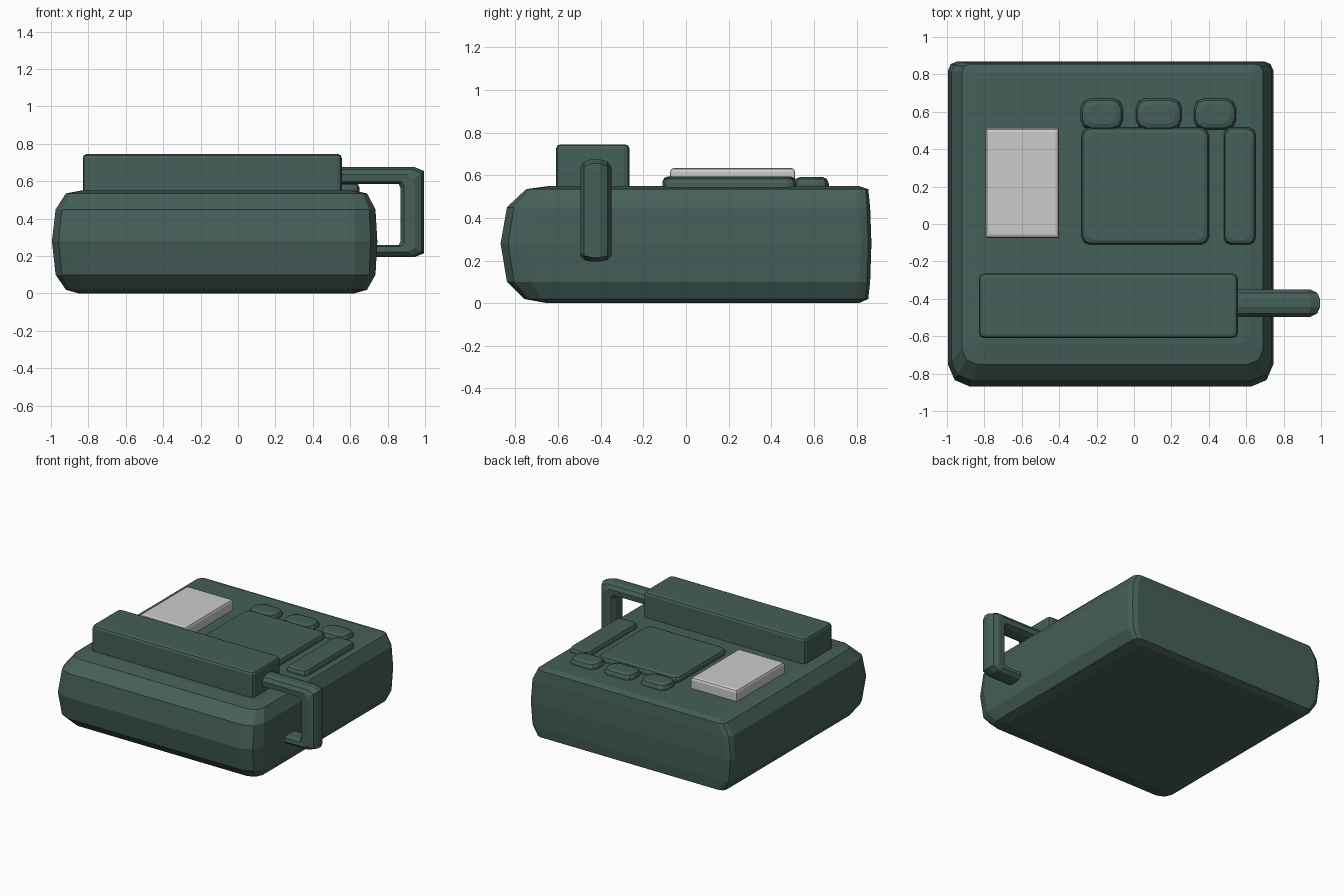
import bpy, bmesh

if "Cube" in bpy.data.objects:
    bpy.data.objects.remove(bpy.data.objects["Cube"])


def material(name, color):
    m = bpy.data.materials.new(name)
    m.diffuse_color = (*color, 1)
    m.use_nodes = True
    m.node_tree.nodes["Principled BSDF"].inputs["Base Color"].default_value = m.diffuse_color
    return m


green = material("dark_green", (0.06, 0.115, 0.10))


def loft(name, rings, mat=None, cap=True):
    """Skin a list of equal-length closed rings and cap both ends."""
    bm = bmesh.new()
    vs = [[bm.verts.new(p) for p in ring] for ring in rings]
    n = len(vs[0])
    for a, b in zip(vs, vs[1:]):
        for i in range(n):
            j = (i + 1) % n
            bm.faces.new((a[i], a[j], b[j], b[i]))
    bm.faces.new(vs[0][::-1])
    bm.faces.new(vs[-1])
    bmesh.ops.recalc_face_normals(bm, faces=bm.faces)
    me = bpy.data.meshes.new(name)
    bm.to_mesh(me)
    bm.free()
    ob = bpy.data.objects.new(name, me)
    bpy.context.collection.objects.link(ob)
    if mat:
        me.materials.append(mat)
    return ob


def corner_ring(x0, x1, y0, y1, z, front, back):
    """Rectangle with three-point rounded corners; front/back are corner radii."""
    ring = []
    for x, y, sx, sy, r, flip in ((x0, y0, 1, 1, front, 0), (x1, y0, -1, 1, front, 1),
                                  (x1, y1, -1, -1, back, 0), (x0, y1, 1, -1, back, 1)):
        pts = [(x, y + sy * r), (x + sx * r * .3, y + sy * r * .3), (x + sx * r, y)]
        ring += [(*p, z) for p in (pts[::-1] if flip else pts)]
    return ring


def slab(name, x0, x1, y0, y1, z0, z1, corner, bevel, mat):
    """Low block with rounded vertical corners and a softened top edge."""
    steps = ((z0, 0), (z1 - bevel, 0), (z1 - bevel * .3, bevel * .3), (z1, bevel))
    return loft(name, [corner_ring(x0 + i, x1 - i, y0 + i, y1 - i, z, corner, corner)
                       for z, i in steps], mat)


# Main housing: stacked outlines, z / left / right / front / back / corner radii
loft("housing", [corner_ring(l, r, f, b, z, cf, cb) for z, l, r, f, b, cf, cb in (
    (0.00, -0.85, 0.62, -0.65, 0.81, 0.05, 0.03),
    (0.02, -0.92, 0.69, -0.76, 0.855, 0.08, 0.04),
    (0.10, -0.975, 0.735, -0.84, 0.864, 0.11, 0.05),
    (0.28, -0.995, 0.745, -0.87, 0.87, 0.12, 0.05),
    (0.45, -0.975, 0.735, -0.84, 0.864, 0.11, 0.05),
    (0.535, -0.92, 0.69, -0.75, 0.855, 0.08, 0.04),
    (0.55, -0.84, 0.62, -0.64, 0.81, 0.05, 0.03))], green)

# Raised bar along the front
slab("top_bar", -0.83, 0.555, -0.61, -0.265, 0.50, 0.745, 0.025, 0.02, green)

# Pad, side strip and row of buttons
slab("square_pad", -0.28, 0.40, -0.11, 0.515, 0.53, 0.595, 0.04, 0.025, green)
slab("side_strip", 0.48, 0.65, -0.11, 0.515, 0.53, 0.59, 0.035, 0.025, green)
for i, (x0, x1) in enumerate(((-0.285, -0.06), (0.01, 0.255), (0.32, 0.545))):
    slab(f"button_{i + 1}", x0, x1, 0.505, 0.67, 0.53, 0.592, 0.05, 0.03, green)

# Grey plate
slab("grey_plate", -0.793, -0.40, -0.075, 0.512, 0.53, 0.635, 0.006, 0.02, None)

# Side crank handle: section swept between an outer and an inner path
outer = ((0.50, 0.675), (0.945, 0.675), (0.995, 0.655), (0.995, 0.215), (0.945, 0.195), (0.65, 0.195))
inner = ((0.50, 0.585), (0.86, 0.585), (0.87, 0.56), (0.87, 0.28), (0.86, 0.26), (0.65, 0.26))
section = ((0, 0.02), (0.12, 0.055), (0.42, 0.073), (0.85, 0.07), (1, 0.04))
section += tuple((t, -y) for t, y in section[::-1])
loft("side_handle", [[(o[0] + (n[0] - o[0]) * t, -0.423 + y, o[1] + (n[1] - o[1]) * t)
                      for t, y in section] for o, n in zip(outer, inner)], green)
